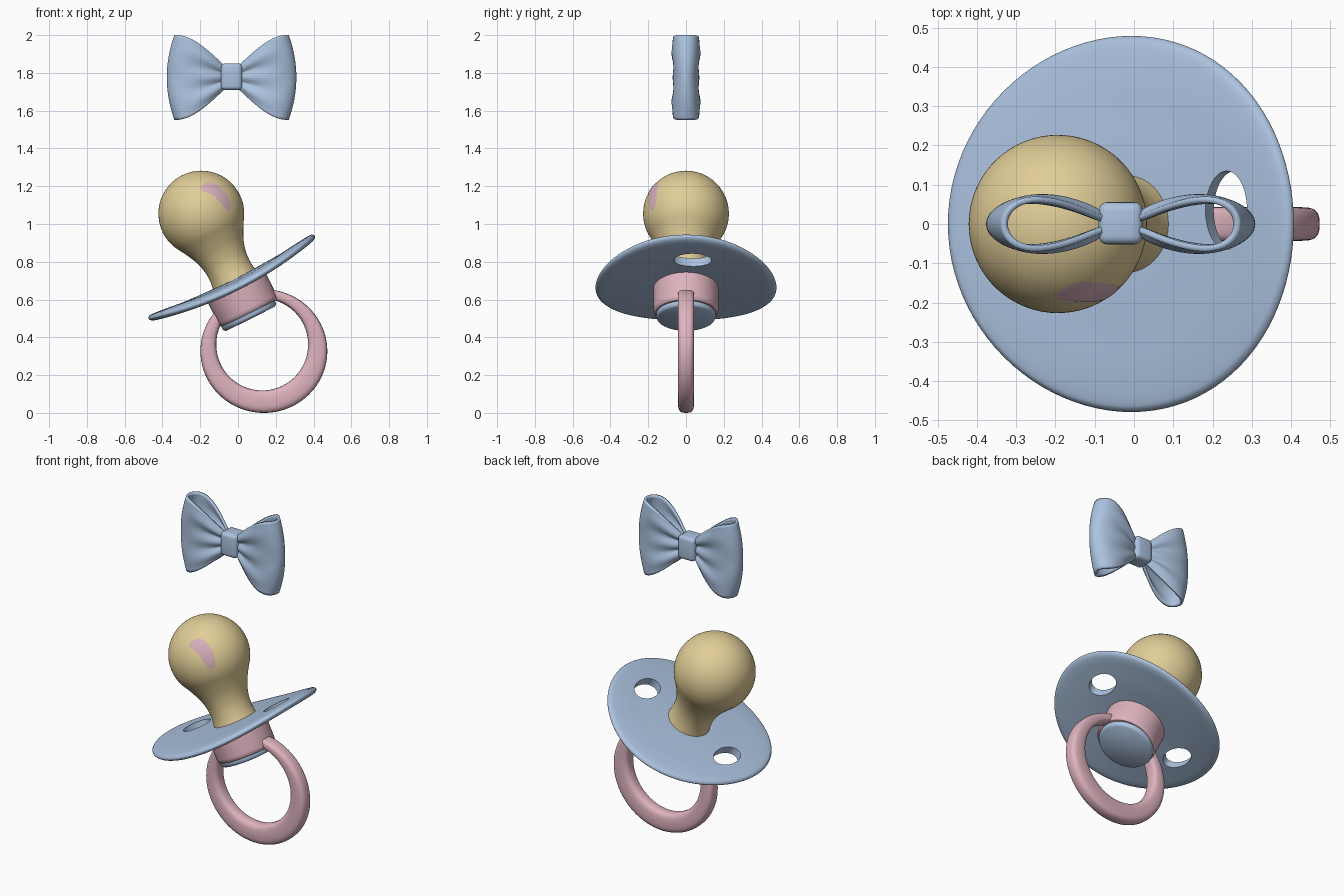
import bpy, bmesh
from math import sin, cos, pi, sqrt, exp, radians
from mathutils import Matrix, Vector

if "Cube" in bpy.data.objects:
    bpy.data.objects.remove(bpy.data.objects["Cube"])


def material(name, r, g, b):
    col = [(c / 255) ** 2.2 for c in (r, g, b)] + [1]
    m = bpy.data.materials.new(name)
    m.use_nodes = True
    m.diffuse_color = col
    m.node_tree.nodes["Principled BSDF"].inputs["Base Color"].default_value = col
    return m


BLUE = material("soft_blue", 170, 193, 222)
PINK = material("dusty_pink", 222, 178, 189)
TAN = material("warm_tan", 224, 204, 150)
MAUVE = material("mauve_highlight", 214, 174, 186)

# Tilted frame shared by the shield, teat, collar and button
TILT = Matrix.Translation((-0.03, 0, 0.71)) @ Matrix.Rotation(radians(-26.5), 4, "Y")


def smooth(ob, angle):
    bpy.ops.object.select_all(action="DESELECT")
    ob.select_set(True)
    bpy.context.view_layer.objects.active = ob
    bpy.ops.object.shade_smooth_by_angle(angle=radians(angle))


def finish(name, bm, mat, matrix=None, angle=40):
    if matrix:
        bm.transform(matrix)
    bmesh.ops.remove_doubles(bm, verts=bm.verts, dist=1e-5)
    bmesh.ops.recalc_face_normals(bm, faces=bm.faces)
    me = bpy.data.meshes.new(name)
    bm.to_mesh(me)
    bm.free()
    me.materials.append(mat)
    ob = bpy.data.objects.new(name, me)
    bpy.context.collection.objects.link(ob)
    smooth(ob, angle)
    return ob


def apply_modifier(ob, kind, **settings):
    mod = ob.modifiers.new(kind.title(), kind)
    for key, value in settings.items():
        setattr(mod, key, value)
    bpy.context.view_layer.objects.active = ob
    bpy.ops.object.modifier_apply(modifier=mod.name)


def surface(rows, wrap_u=False, wrap_v=False):
    """Quad sheet through a table of points."""
    bm = bmesh.new()
    g = [[bm.verts.new(p) for p in row] for row in rows]
    nu, nv = len(g), len(g[0])
    for i in range(nu if wrap_u else nu - 1):
        for j in range(nv if wrap_v else nv - 1):
            a, b = (i + 1) % nu, (j + 1) % nv
            bm.faces.new((g[i][j], g[a][j], g[a][b], g[i][b]))
    return bm


def spline(pts, steps=5):
    """Catmull-Rom curve through profile points."""
    p = [Vector(q) for q in pts]
    p = [p[0]] + p + [p[-1]]
    out = []
    for a, b, c, d in zip(p, p[1:], p[2:], p[3:]):
        for k in range(steps):
            t = k / steps
            out.append(0.5 * (2 * b + (c - a) * t + (2 * a - 5 * b + 4 * c - d) * t * t
                              + (3 * b - a - 3 * c + d) * t ** 3))
    return out + [p[-1]]


def lathe(profile, sx=1, sy=1, seg=72):
    return surface([[(r * sx * cos(2 * pi * i / seg), r * sy * sin(2 * pi * i / seg), z)
                     for r, z in profile] for i in range(seg)], wrap_u=True)


# Shield: oval plate whose front and back edges curve away from the teat
plate = spline([(0, -0.05), (0.25, -0.044), (0.4, -0.026), (0.465, -0.013), (0.488, 0.004),
                (0.482, 0.019), (0.46, 0.023), (0.38, 0.016), (0.25, 0.003), (0, -0.008)])
bm = lathe(plate, 1.005, 0.98, 96)
for v in bm.verts:
    v.co.z -= 0.06 * (v.co.y / 0.48) ** 2
shield = finish("shield", bm, BLUE, TILT)
# Two vent holes cut through the shield
for side in (-1, 1):
    bm = bmesh.new()
    bmesh.ops.create_cone(bm, cap_ends=True, segments=40, radius1=1, radius2=1, depth=0.3)
    bm.transform(Matrix.Translation((side * 0.3, 0.035, 0)) @ Matrix.Diagonal((0.062, 0.1, 1, 1)))
    cutter = finish("vent_cutter", bm, BLUE, TILT)
    cutter.hide_render = True
    apply_modifier(shield, "BOOLEAN", object=cutter, operation="DIFFERENCE", solver="EXACT")
    bpy.data.objects.remove(cutter)
smooth(shield, 40)

# Teat: flared neck running into a round bulb
BULB, RADIUS = 0.382, 0.227
TEAT = TILT @ Matrix.Translation((0.007, 0, 0))
neck = spline([(0.128, -0.03), (0.121, 0.01), (0.118, 0.05), (0.122, 0.1), (0.139, 0.16),
               (0.168, 0.22), (RADIUS * cos(0.5), BULB - RADIUS * sin(0.5))])
arc = [-0.5 + k / 32 * (pi / 2 + 0.5) for k in range(1, 33)]
bulb = [(RADIUS * cos(a), BULB + RADIUS * sin(a)) for a in arc]
finish("teat", lathe([tuple(p) for p in neck] + bulb), TAN, TEAT, 60)

# Painted highlight: thin curved patch lying on the bulb, wide at the top
center = TEAT @ Vector((0, 0, BULB))
rows = []
for i in range(25):
    t = i / 24
    sx = 2 * t * (1 - t) * 0.11 + t * t * 0.145
    sz = (1 - t) ** 2 * 0.145 + 2 * t * (1 - t) * 0.14 + t * t * 0.015
    half = 0.038 * sqrt(max(0.001, 1 - (2 * t - 1) ** 4)) * (1 - 0.35 * t)
    nx, nz = 0.5 + 0.45 * t, 0.86 - 0.55 * t
    row = []
    for k in range(-4, 5):
        x, z = sx + nx * half * k / 4, sz + nz * half * k / 4
        row.append((center.x + x, -sqrt((RADIUS + 0.0015) ** 2 - x * x - z * z), center.z + z))
    rows.append(row)
patch = finish("bulb_highlight", surface(rows), MAUVE)
if patch.data.polygons[0].normal.y > 0:
    patch.data.flip_normals()

# Collar and button under the shield
finish("collar", lathe([(0, -0.03), (0.172, -0.03), (0.172, -0.18), (0.169, -0.196),
                        (0.16, -0.204), (0, -0.204)]), PINK, TILT)
finish("button", lathe([(0, -0.19), (0.156, -0.19), (0.158, -0.216), (0.154, -0.226),
                        (0.145, -0.232), (0, -0.234)]), BLUE, TILT @ Matrix.Translation((-0.008, 0, 0)))

# Handle ring: rounded-square section, thicker at the bottom
rows = []
for i in range(96):
    a = 2 * pi * i / 96
    outer = Vector((0.137 + 0.336 * cos(a), 0, 0.327 + 0.327 * sin(a)))
    inner = Vector((0.128 + 0.243 * cos(a), 0, 0.362 + 0.243 * sin(a)))
    row = []
    for j in range(24):
        b = 2 * pi * j / 24
        c, s = [abs(w) ** 0.65 * (1 if w > 0 else -1) for w in (cos(b), sin(b))]
        p = (outer + inner) / 2 + (outer - inner) / 2 * c
        p.y = 0.043 * s
        row.append(p)
    rows.append(row)
finish("handle_ring", surface(rows, True, True), PINK, None, 80)

# Bow loops: pleated ribbon folded back to the knot
BOW_X, BOW_Z = -0.034, 1.776


def loop_point(side, a, v):
    reach = (1 + cos(a)) / 2
    d = 0.02 + 0.315 * reach
    grow = min(max((d - 0.04) / 0.28, 0), 1)
    height = 0.06 + 0.163 * sin(grow * pi / 2)
    y = 0.08 * sin(a) * reach ** 0.38
    pleat = 0.014 * max(0, 1 - d / 0.29) * min(1, d / 0.07)
    y += pleat * cos(3 * pi * v) * sin(a)
    y -= 0.01 * sin(a) * exp(-(v * 3) ** 2) * reach
    return (BOW_X + side * d * (1 - 0.12 * v * v * reach), y, BOW_Z + height * v)


for side, name in ((1, "bow_loop_left"), (-1, "bow_loop_right")):
    rows = [[loop_point(side, -pi + 2 * pi * i / 64, -1 + 2 * j / 32) for j in range(33)]
            for i in range(65)]
    ribbon = finish(name, surface(rows), BLUE, None, 60)
    apply_modifier(ribbon, "SOLIDIFY", thickness=0.016, offset=0)

# Bow knot: softly rounded block
bm = bmesh.new()
bmesh.ops.create_cube(bm, size=1)
bm.transform(Matrix.Translation((BOW_X, 0.002, BOW_Z + 0.004)) @ Matrix.Diagonal((0.112, 0.108, 0.142, 1)))
bmesh.ops.bevel(bm, geom=list(bm.edges), offset=0.022, segments=4, profile=0.5, affect="EDGES")
finish("bow_knot", bm, BLUE, None, 50)
